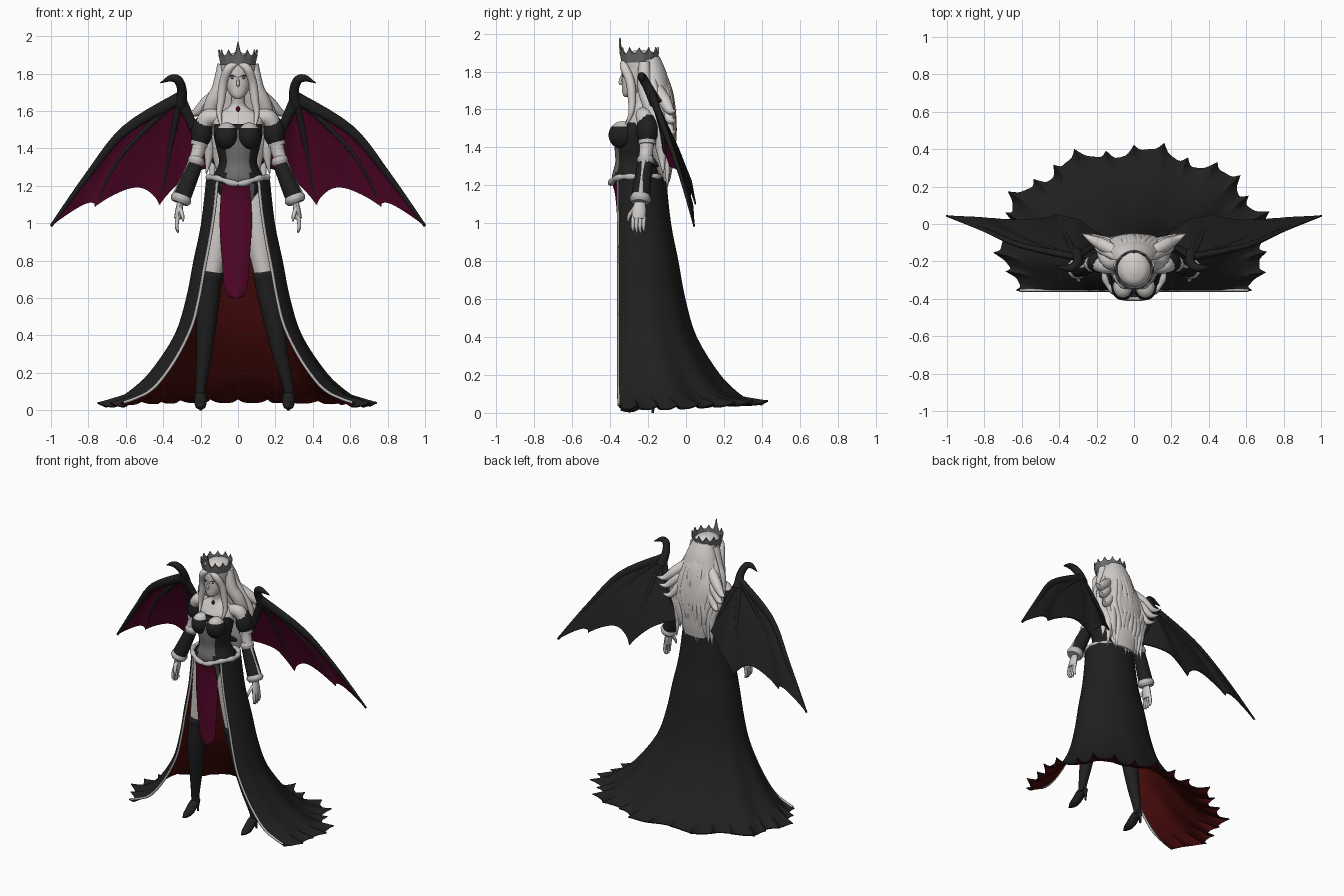
import bpy, bmesh, random
from math import sin, cos, pi, radians
from mathutils import Vector

random.seed(4)
if "Cube" in bpy.data.objects:
    bpy.data.objects.remove(bpy.data.objects["Cube"])


def material(name, *rgb):
    mat = bpy.data.materials.new(name)
    mat.use_nodes = True
    mat.diffuse_color = (*rgb, 1)
    mat.node_tree.nodes["Principled BSDF"].inputs["Base Color"].default_value = (*rgb, 1)
    return mat


SKIN = material("pale skin", .62, .59, .57)
HAIR = material("white hair", .66, .63, .61)
TRIM = material("light grey trim", .5, .49, .48)
SILVER = material("dark silver", .15, .15, .15)
BLACK = material("black cloth", .014, .014, .014)
WINE = material("wine red", .088, .002, .022)
LINING = material("dark red lining", .06, .003, .003)
EYE = material("eye red", .2, .03, .03)


def smooth(points, steps=5):
    """Catmull-Rom curve through points of any dimension."""
    pts = [Vector(p) for p in points]
    pts = [pts[0]] + pts + [pts[-1]]
    out = []
    for a, b, c, d in zip(pts, pts[1:], pts[2:], pts[3:]):
        for i in range(steps):
            t = i / steps
            out.append(b + (c - a) * (t / 2) + (a * 2 - b * 5 + c * 4 - d) * (t * t / 2)
                       + (b * 3 - a - c * 3 + d) * (t ** 3 / 2))
    return out + [pts[-1]]


def finish(obj, mats, rule):
    for mat in mats:
        obj.data.materials.append(mat)
    if rule:
        for face in obj.data.polygons:
            face.material_index = rule(face.center, face.normal)
    bpy.ops.object.shade_smooth_by_angle(angle=radians(50))


def sheet(name, rows, mats, wrap=False, thick=0, rule=None):
    """Skin a grid of points; wrapped grids are capped, open ones thickened."""
    bm = bmesh.new()
    grid = [[bm.verts.new(p) for p in row] for row in rows]
    count = len(grid[0])
    for low, high in zip(grid, grid[1:]):
        for i in range(count if wrap else count - 1):
            j = (i + 1) % count
            bm.faces.new((low[i], low[j], high[j], high[i]))
    if wrap and not thick:
        bm.faces.new(grid[0])
        bm.faces.new(grid[-1])
    bmesh.ops.recalc_face_normals(bm, faces=bm.faces[:])
    mesh = bpy.data.meshes.new(name)
    bm.to_mesh(mesh)
    bm.free()
    obj = bpy.data.objects.new(name, mesh)
    bpy.context.collection.objects.link(obj)
    bpy.ops.object.select_all(action='DESELECT')
    obj.select_set(True)
    bpy.context.view_layer.objects.active = obj
    if thick:
        mod = obj.modifiers.new("thickness", 'SOLIDIFY')
        mod.thickness, mod.offset = thick, 0
        bpy.ops.object.modifier_apply(modifier=mod.name)
    finish(obj, mats, rule)


def loft(name, rings, mats, rule=None, sides=40):
    """Stack of level ellipses given as (z, centre y, half width, half depth)."""
    turn = [2 * pi * i / sides for i in range(sides)]
    rows = [[(w * sin(a), y + d * cos(a), z) for a in turn] for z, y, w, d in smooth(rings)]
    sheet(name, rows, mats, True, rule=rule)


def limb(name, points, mat, side=1, squash=(1, 1), ref=(0, 1, 0), sides=12):
    """Tapered round sweep through (x, y, z, radius), mirrored by side."""
    path = [(Vector((p[0] * side, p[1], p[2])), max(p[3], .001)) for p in smooth(points)]
    rows = []
    for i, (p, r) in enumerate(path):
        along = path[min(i + 1, len(path) - 1)][0] - path[max(i - 1, 0)][0]
        u = along.cross(Vector(ref)).normalized()
        v = along.cross(u).normalized()
        rows.append([p + u * (r * squash[0] * cos(2 * pi * k / sides))
                     + v * (r * squash[1] * sin(2 * pi * k / sides)) for k in range(sides)])
    sheet(name, rows, [mat], True)


def ball(name, place, size, mats, rule=None):
    bpy.ops.mesh.primitive_uv_sphere_add(segments=32, ring_count=24, location=place)
    obj = bpy.context.object
    obj.name = name
    obj.scale = size
    bpy.ops.object.transform_apply(location=True)
    finish(obj, mats, rule)


# Torso: black bodice with a silver front, bare shoulders and neck
loft("bodice", [(1.06, -.25, .09, .07), (1.17, -.25, .145, .11), (1.24, -.265, .14, .125),
                (1.32, -.268, .102, .105), (1.4, -.268, .115, .108), (1.47, -.262, .13, .105),
                (1.53, -.25, .13, .085)], [BLACK, SILVER],
     lambda c, n: int(n.y < -.3 and abs(c.x) < .055 + .2 * abs(c.z - 1.32) and c.z < 1.5))
loft("shoulders_and_neck", [(1.47, -.25, .12, .08), (1.53, -.24, .135, .082), (1.58, -.232, .125, .06),
                            (1.61, -.23, .065, .046), (1.64, -.235, .038, .038), (1.7, -.25, .037, .037)], [SKIN])
ball("pendant", (0, -.285, 1.61), (.01, .01, .015), [WINE])

# Head and face
loft("head", [(1.665, -.31, .014, .014), (1.685, -.292, .04, .043), (1.73, -.268, .065, .07),
              (1.78, -.255, .075, .084), (1.84, -.245, .077, .09), (1.89, -.24, .045, .06)], [SKIN])
limb("nose", [(0, -.335, 1.785, .005), (0, -.348, 1.742, .008), (0, -.335, 1.732, .004)], SKIN)
ball("lips", (0, -.331, 1.705), (.012, .005, .004), [EYE])

# Hair: cap, long back mass and waving strands
loft("hair_cap", [(1.815, -.23, .09, .1), (1.86, -.235, .09, .1), (1.895, -.235, .064, .078),
                  (1.912, -.235, .02, .03)], [HAIR])
loft("back_hair", [(1.88, -.2, .07, .06), (1.8, -.185, .105, .08), (1.7, -.165, .135, .085),
                   (1.6, -.14, .17, .082), (1.5, -.13, .165, .08), (1.4, -.125, .145, .065),
                   (1.3, -.115, .12, .045), (1.22, -.105, .08, .02)], [HAIR])
for i in range(13):
    k = i / 6 - 1
    wave = random.uniform(-.02, .02)
    end = random.uniform(1.17, 1.27)
    limb("back_strand", [(k * .05, -.15 - .05 * abs(k), 1.85, .02),
                         (k * .12, -.095 - .07 * k * k, 1.7, .03),
                         (k * .17 + wave, -.075 - .05 * k * k, 1.53, .032),
                         (k * .15 - wave, -.08 - .02 * k * k, 1.38, .028),
                         (k * .13 + wave, -.1, end, .002)], HAIR, squash=(1, .8))

# Crown: flared band with small points, the front one tallest
rows = []
for level in range(4):
    row = []
    for i in range(96):
        a = 2 * pi * i / 96
        spike = abs((i / 8) % 1 - .5) * 2
        top = .048 + .032 * spike ** 2 + (.05 * spike ** 2 if i < 5 or i > 91 else 0)
        flare = .09 + .012 * level / 3
        row.append((flare * sin(a), -.247 - flare * cos(a), 1.848 + top * level / 3))
    rows.append(row)
sheet("crown", rows, [SILVER], True, thick=.008)

# Fur belt dipping at the front
belt = []
for i in range(25):
    a = 2 * pi * i / 24
    belt.append((.16 * sin(a), -.258 - .14 * cos(a), 1.245 - .035 * max(0, cos(a)) ** 6,
                 .013 + .005 * (i % 2)))
limb("fur_belt", belt, TRIM, ref=(0, 0, 1))

# Skirt: open at the front, flaring into a spiked train with red inside
profile = smooth([(1.25, 0), (1, .055), (.8, .135), (.6, .21), (.4, .33), (.2, .575),
                  (.1, .77), (.04, .93), (.018, 1)], 4)
rows = []
for z, f in profile:
    row = []
    for i in range(201):
        t = i / 100 - 1
        a, b = t * radians(139), t * radians(122)
        cusp = (1 - abs(sin(t * pi * 10))) ** 2
        edge = max(0, (f - .8) / .2)
        fold = 1 + .05 * f * sin(t * 22) * (1 - t ** 4)
        lift = edge * (.02 * cusp + .025 * max(0, cos(b)))
        waist = Vector((.165 * sin(a), -.25 + .14 * cos(a), z + lift))
        hem = Vector((.69 * sin(b) * fold, -.1 + .48 * cos(b) * fold, waist.z))
        row.append(waist.lerp(hem, f + .09 * cusp * edge))
    rows.append(row)
sheet("skirt", rows, [BLACK, LINING], thick=.008,
      rule=lambda c, n: int(n.dot(Vector((c.x, c.y + .25, .4))) < 0))
for label, column in (("right", 0), ("left", -1)):
    limb(label + "_skirt_trim", [(*r[column], .008) for r in rows[::3]], TRIM, sides=8)

# Hanging front panel with a rounded end
rows = []
for z, w, y in smooth([(1.22, .07, -.39), (1.15, .078, -.37), (1, .085, -.358), (.8, .072, -.355),
                       (.67, .062, -.35), (.62, .045, -.35), (.6, .015, -.35)]):
    rows.append([(-.012 + w * k / 6, y + .02 * (k / 6) ** 2, z) for k in range(-6, 7)])
sheet("front_panel", rows, [WINE], thick=.008)


def wing_point(x, z, side=1):
    """Place a wing point on its backward sweep, folding forward near the body."""
    drop = 1.79 - z
    y = -.24 + .55 * drop - .17 * drop * drop - .07 * max(0, x - .3) - .5 * max(0, .3 - x)
    return Vector((x * side, y, z))


RIBS = [[(.31, 1.67), (.6, 1.5), (.8, 1.26), (1, .985)],
        [(.31, 1.67), (.46, 1.54), (.64, 1.34), (.765, 1.09)],
        [(.31, 1.67), (.345, 1.5), (.38, 1.32), (.42, 1.1)],
        [(.31, 1.67), (.255, 1.55), (.19, 1.42), (.09, 1.3)]]

for side, label, foot in ((-1, "right_", .2), (1, "left_", .27)):
    # Wing membrane, bones and wrist hooks
    curves = [smooth(r) for r in RIBS]
    rows = []
    for v in range(1, len(curves[0])):
        reach = v / (len(curves[0]) - 1)
        row = []
        for near, far, sag in zip(curves, curves[1:], (.1, .17, .12)):
            for k in range(12 + (far is curves[-1])):
                u = k / 12
                p = near[v].lerp(far[v], u)
                p = p.lerp(curves[0][0], sag * sin(pi * u) ** .7 * reach)
                row.append(wing_point(*p, side) + Vector((0, .012 * sin(pi * u) * reach, 0)))
        rows.append(row)
    sheet(label + "wing_membrane", rows, [BLACK, WINE], thick=.008, rule=lambda c, n: int(n.y < -.2))
    for rib, width, thin in zip(RIBS, (.034, .022, .022, .03), (.008, .004, .004, .018)):
        limb(label + "wing_bone", [(*wing_point(*p), width + (thin - width) * i / 3)
                                   for i, p in enumerate(rib)], BLACK, side, (1, .6))
    limb(label + "wing_root", [(*wing_point(.1, 1.31), .018), (.06, -.16, 1.32, .022), (.04, -.2, 1.33, .02)],
         BLACK, side, ref=(0, 0, 1))
    for hook in ([(.31, 1.63, .034), (.28, 1.71, .026), (.32, 1.765, .024), (.36, 1.775, .018), (.415, 1.75, .002)],
                 [(.3, 1.72, .02), (.275, 1.72, .016), (.26, 1.69, .002)]):
        limb(label + "wing_hook", [(*wing_point(.3, z), r) if x < .3 else (*wing_point(x, z), r)
                                   for x, z, r in hook], BLACK, side)

    # Eye, front locks and flicked side locks
    ball(label + "eye", (side * .03, -.331, 1.775), (.01, .005, .005), [EYE])
    limb(label + "eyebrow", [(.014, -.339, 1.785, .002), (.03, -.335, 1.789, .003),
                             (.048, -.32, 1.787, .002)], BLACK, side)
    limb(label + "front_lock", [(.005, -.325, 1.855, .014), (.05, -.325, 1.825, .024), (.078, -.295, 1.75, .024),
                                (.09, -.285, 1.66, .022), (.1, -.29, 1.58, .014), (.085, -.325, 1.5, .002)], HAIR, side)
    limb(label + "side_lock", [(.08, -.22, 1.85, .03), (.1, -.215, 1.72, .04), (.14, -.19, 1.63, .042),
                               (.165, -.15, 1.5, .034), (.155, -.13, 1.38, .026), (.17, -.12, 1.26, .002)], HAIR, side)
    for start, out, height in ((1.7, .27, 1.6), (1.66, .25, 1.55), (1.62, .22, 1.49)):
        limb(label + "flicked_lock", [(.1, -.15, start, .035), (out - .1, -.11, start - .06, .034),
                                      (out - .04, -.08, height - .01, .02), (out + .01, -.05, height, .001)], HAIR, side)

    # Bust cup: black below, edged, bare above
    ball(label + "bust", (side * .06, -.335, 1.465), (.062, .073, .073), [BLACK, TRIM, SKIN],
         lambda c, n: 0 if c.z < 1.508 else 1 if c.z < 1.522 else 2)

    # Arm, puffed sleeve, gauntlet and cuffs
    limb(label + "arm", [(.1, -.225, 1.56, .04), (.16, -.22, 1.565, .046), (.195, -.21, 1.5, .042),
                         (.215, -.21, 1.38, .036), (.3, -.24, 1.13, .026)], SKIN, side)
    limb(label + "puff_sleeve", [(.18, -.205, 1.565, .034), (.19, -.205, 1.52, .054), (.195, -.205, 1.47, .056),
                                 (.205, -.205, 1.43, .044)], BLACK, side)
    limb(label + "sleeve_band", [(.205, -.205, 1.435, .046), (.21, -.205, 1.415, .046)], TRIM, side)
    limb(label + "gauntlet", [(.218, -.212, 1.34, .038), (.255, -.225, 1.25, .044), (.305, -.24, 1.13, .05)],
         BLACK, side)
    limb(label + "elbow_fur", [(.214, -.21, 1.355, .036), (.222, -.213, 1.335, .046), (.23, -.215, 1.315, .04)], TRIM, side)
    limb(label + "cuff_fur", [(.296, -.237, 1.15, .048), (.305, -.24, 1.128, .057), (.313, -.242, 1.108, .046)], TRIM, side)
    limb(label + "gauntlet_seam", [(.25, -.22, 1.34, .012), (.288, -.23, 1.25, .014), (.342, -.24, 1.14, .016)], TRIM, side)

    # Hand with fingers spread front to back
    limb(label + "palm", [(.308, -.242, 1.12, .026), (.315, -.247, 1.07, .036), (.322, -.25, 1.025, .036)],
         SKIN, side, (.55, 1))
    for k in range(4):
        y = -.278 + .019 * k
        limb(label + "finger", [(.322, y, 1.035, .011), (.328, y - .003, .985, .01),
                                (.32, y, .945 + .008 * abs(k - 1.5), .005)], SKIN, side, sides=8)
    limb(label + "thumb", [(.31, -.27, 1.08, .012), (.297, -.3, 1.04, .01), (.293, -.305, 1.01, .004)],
         SKIN, side, sides=8)

    # Leg, tall boot, heel and boot cuff
    limb(label + "thigh", [(.085, -.25, 1.17, .075), (.1, -.25, 1.02, .074), (.12, -.255, .86, .064),
                           (.145, -.26, .7, .05)], SKIN, side, sides=20)
    shin = foot - .145
    limb(label + "boot", [(.142, -.258, .735, .06), (.147, -.258, .68, .058), (.15 + shin * .3, -.245, .5, .056),
                          (.145 + shin * .65, -.225, .3, .042), (foot, -.205, .12, .027),
                          (foot, -.2, .07, .03)], BLACK, side, sides=20)
    limb(label + "boot_cuff", [(.14, -.258, .74, .058), (.143, -.258, .72, .065), (.147, -.258, .69, .06)],
         BLACK, side, sides=20)
    limb(label + "shoe", [(foot, -.175, .085, .02), (foot, -.215, .075, .032), (foot, -.27, .035, .032),
                          (foot, -.31, .022, .024), (foot, -.345, .015, .004)],
         BLACK, side, (1, .8), ref=(0, 0, 1))
    limb(label + "heel", [(foot, -.18, .08, .018), (foot, -.175, .04, .009), (foot, -.175, 0, .007)], BLACK, side)
